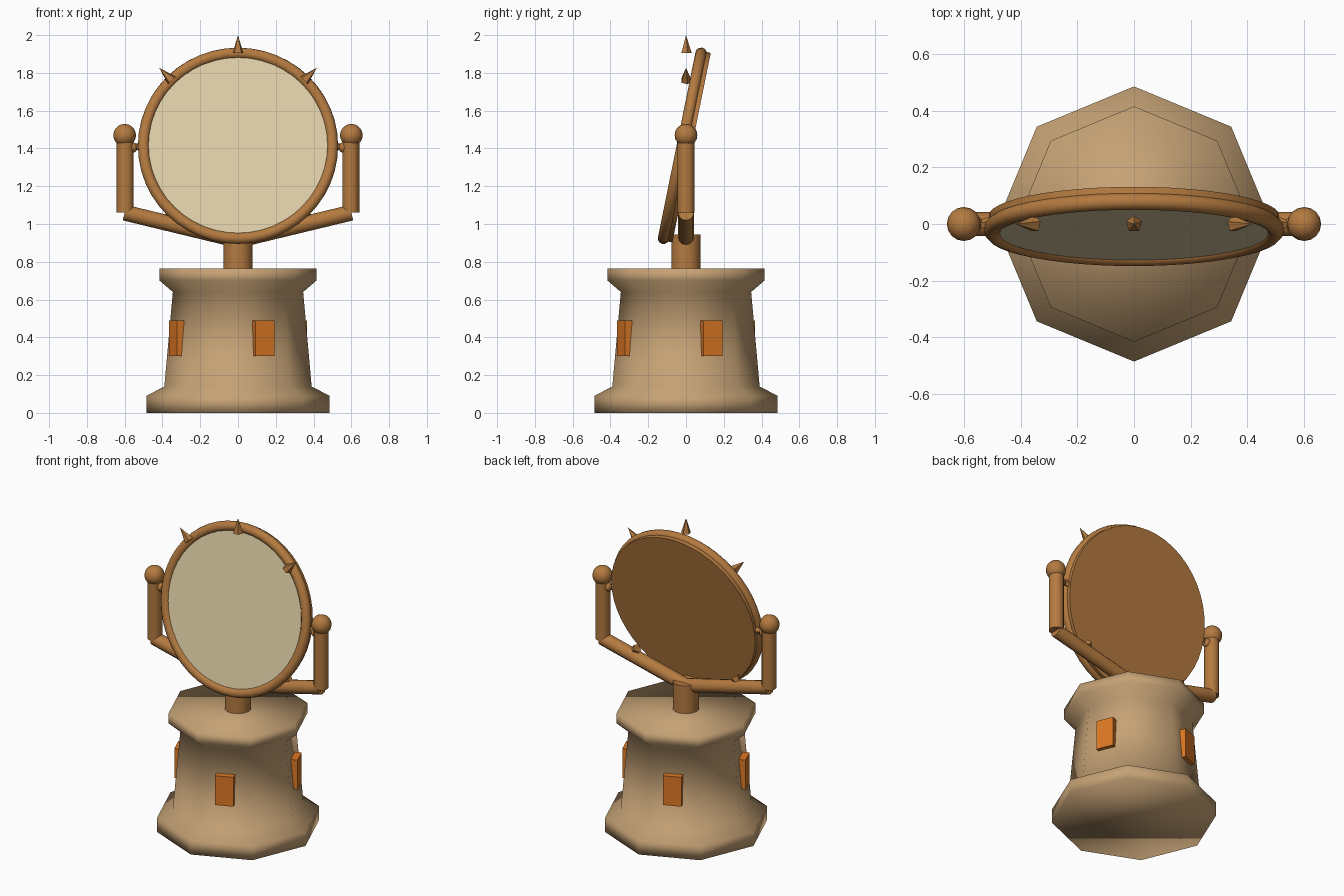
import bpy, bmesh, math
from mathutils import Vector, Matrix

cube = bpy.data.objects.get("Cube")
if cube:
    bpy.data.objects.remove(cube)


def material(name, rgb):
    m = bpy.data.materials.new(name)
    m.use_nodes = True
    m.diffuse_color = (*rgb, 1)
    m.node_tree.nodes["Principled BSDF"].inputs["Base Color"].default_value = (*rgb, 1)
    return m


STONE = material("tan stone", (0.56, 0.36, 0.178))
BRONZE = material("bronze", (0.456, 0.195, 0.051))
GLASS = material("pale mirror", (0.745, 0.631, 0.392))
ORANGE = material("orange window", (0.716, 0.188, 0.018))


def finish(obj, name, mat, smooth=40):
    """Name and colour a part; smooth it below the given edge angle."""
    obj.name = name
    obj.data.materials.append(mat)
    if smooth:
        bpy.ops.object.select_all(action='DESELECT')
        obj.select_set(True)
        bpy.context.view_layer.objects.active = obj
        bpy.ops.object.shade_smooth_by_angle(angle=math.radians(smooth))
    return obj


def rod(name, a, b, r1, r2=None, sides=12, mat=BRONZE, smooth=40):
    """Cylinder or cone from point a to point b."""
    a, b = Vector(a), Vector(b)
    d = b - a
    bpy.ops.mesh.primitive_cone_add(vertices=sides, radius1=r1,
                                    radius2=r1 if r2 is None else r2, depth=d.length)
    obj = bpy.context.object
    turn = Vector((0, 0, 1)).rotation_difference(d).to_matrix().to_4x4()
    obj.matrix_world = Matrix.Translation((a + b) / 2) @ turn
    return finish(obj, name, mat, smooth)


def ball(name, centre, r):
    bpy.ops.mesh.primitive_uv_sphere_add(segments=16, ring_count=10, radius=r, location=centre)
    return finish(bpy.context.object, name, BRONZE)


# Eight-sided stone tower, lofted from a profile of radius and height
profile = [(0.485, 0), (0.485, 0.09), (0.39, 0.14), (0.345, 0.64), (0.415, 0.70), (0.415, 0.765)]
bm = bmesh.new()
rings = [[bm.verts.new((r * math.cos(k * math.pi / 4), r * math.sin(k * math.pi / 4), z))
          for k in range(8)] for r, z in profile]
for low, high in zip(rings, rings[1:]):
    for k in range(8):
        n = (k + 1) % 8
        bm.faces.new((low[k], low[n], high[n], high[k]))
bm.faces.new(rings[0][::-1])
bm.faces.new(rings[-1])
mesh = bpy.data.meshes.new("tower")
bm.to_mesh(mesh)
bm.free()
tower = bpy.data.objects.new("tower", mesh)
bpy.context.collection.objects.link(tower)
finish(tower, "tower", STONE, 180)

# Windows on every other wall
for k in range(4):
    a = math.pi / 8 + k * math.pi / 2
    bpy.ops.mesh.primitive_cube_add(size=1, rotation=(0, 0, a),
                                    location=(0.346 * math.cos(a), 0.346 * math.sin(a), 0.395))
    bpy.context.object.scale = (0.052, 0.11, 0.19)
    finish(bpy.context.object, f"window_{k + 1}", ORANGE, 0)

# Post and yoke
rod("post", (0, 0, 0.72), (0, 0, 0.945), 0.078, sides=16)
for side, s in (("left", 1), ("right", -1)):
    rod(f"{side}_arm", (0, 0, 0.915), (s * 0.6, 0, 1.06), 0.042)
    rod(f"{side}_upright", (s * 0.597, 0, 1.06), (s * 0.597, 0, 1.46), 0.045)
    ball(f"{side}_finial", (s * 0.6, 0, 1.47), 0.06)
    ball(f"{side}_pivot", (s * 0.56, 0, 1.405), 0.028)

# Tilted mirror: back drum, rim and glass
hub = Vector((0, 0, 1.41))
TILT = 0.2
normal = Vector((0, -math.cos(TILT), math.sin(TILT)))
rod("mirror_back", hub - normal * 0.03, hub + normal * 0.03, 0.512, sides=48)
rod("mirror_glass", hub + normal * 0.02, hub + normal * 0.034, 0.48, sides=48, mat=GLASS)
bpy.ops.mesh.primitive_torus_add(major_radius=0.5, minor_radius=0.03, major_segments=48,
                                 minor_segments=12, location=hub + normal * 0.02,
                                 rotation=(math.pi / 2 - TILT, 0, 0))
finish(bpy.context.object, "mirror_rim", BRONZE)

# Spikes around the rim
for k in range(8):
    a = k * math.pi / 4
    out = Vector((math.cos(a), 0, math.sin(a)))
    rod(f"spike_{k + 1}", hub + out * 0.495, hub + out * 0.59, 0.03, 0, sides=5, smooth=0)
